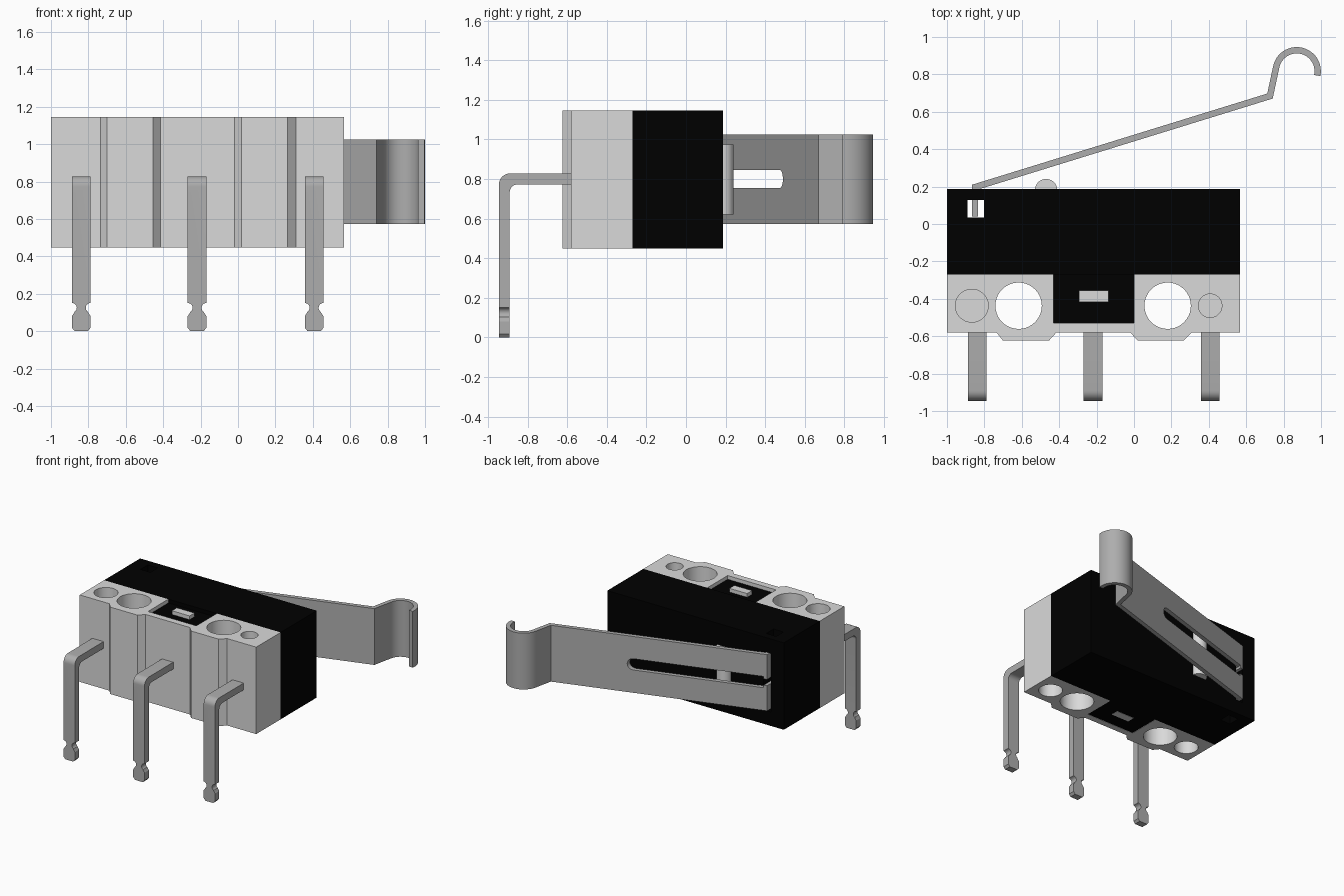
import bpy, bmesh, math
from mathutils import Vector

if "Cube" in bpy.data.objects:
    bpy.data.objects.remove(bpy.data.objects["Cube"])


def material(name, v):
    m = bpy.data.materials.new(name)
    m.use_nodes = True
    m.diffuse_color = (v, v, v, 1)
    m.node_tree.nodes["Principled BSDF"].inputs["Base Color"].default_value = (v, v, v, 1)
    return m


GREY = material("light grey plastic", 0.70)
BLACK = material("black plastic", 0.0)
METAL = material("grey metal", 0.42)


def prism(name, pts, axis, a, b, mat):
    """Extrude a closed 2D outline along an axis from a to b."""
    place = {"x": lambda p, h: (h, p[0], p[1]),
             "y": lambda p, h: (p[0], h, p[1]),
             "z": lambda p, h: (p[0], p[1], h)}[axis]
    bm = bmesh.new()
    lo = [bm.verts.new(place(p, a)) for p in pts]
    hi = [bm.verts.new(place(p, b)) for p in pts]
    bm.faces.new(lo)
    bm.faces.new(hi)
    n = len(pts)
    for i in range(n):
        j = (i + 1) % n
        bm.faces.new((lo[i], lo[j], hi[j], hi[i]))
    bmesh.ops.recalc_face_normals(bm, faces=bm.faces)
    me = bpy.data.meshes.new(name)
    bm.to_mesh(me)
    bm.free()
    me.materials.append(mat)
    ob = bpy.data.objects.new(name, me)
    bpy.context.collection.objects.link(ob)
    return ob


def combine(ob, tool, operation="DIFFERENCE"):
    """Apply a boolean and delete the tool."""
    mod = ob.modifiers.new("cut", "BOOLEAN")
    mod.operation, mod.solver, mod.object = operation, "EXACT", tool
    bpy.context.view_layer.update()
    dg = bpy.context.evaluated_depsgraph_get()
    me = bpy.data.meshes.new_from_object(ob.evaluated_get(dg))
    ob.modifiers.clear()
    ob.data = me
    bpy.data.objects.remove(tool)


def arc(cx, cy, r, a0, a1, n):
    return [(cx + r * math.cos(math.radians(a0 + (a1 - a0) * i / n)),
             cy + r * math.sin(math.radians(a0 + (a1 - a0) * i / n))) for i in range(n + 1)]


def circle(cx, cy, r, n=40):
    return arc(cx, cy, r, 0, 360, n)[:-1]


def rect(x0, y0, x1, y1):
    return [(x0, y0), (x1, y0), (x1, y1), (x0, y1)]


def ribbon(path, t):
    """Outline of a strip of thickness t along a centre path, with mitred corners."""
    p = [Vector(q) for q in path]
    left, right = [], []
    for i, q in enumerate(p):
        d0 = (q - p[i - 1]).normalized() if i else (p[1] - q).normalized()
        d1 = (p[i + 1] - q).normalized() if i < len(p) - 1 else d0
        n0, n1 = Vector((-d0.y, d0.x)), Vector((-d1.y, d1.x))
        m = (n0 + n1).normalized()
        m *= t / 2 / m.dot(n0)
        left.append(tuple(q + m))
        right.append(tuple(q - m))
    return left + right[::-1]


X0, X1, Z0, Z1 = -1.0, 0.568, 0.448, 1.146

# Light grey base: two mounting bumps in front, a notch behind for the cover tab
base = prism("base", [
    (X0, -0.27), (X0, -0.58), (-0.735, -0.58), (-0.70, -0.624), (-0.455, -0.624),
    (-0.415, -0.58), (-0.02, -0.58), (0.02, -0.624), (0.265, -0.624), (0.31, -0.58),
    (X1, -0.58), (X1, -0.27), (0, -0.27), (0, -0.528), (-0.43, -0.528), (-0.43, -0.27)],
    "z", Z0, Z1, GREY)
for x in (-0.617, 0.18):
    combine(base, prism("mount_cutter", circle(x, -0.437, 0.124), "z", 0.3, 1.3, GREY))
# Blind locating holes: unequal on top, a matching pair underneath
for x, r, a, b in ((-0.867, 0.088, Z1 - 0.12, Z1 + 0.1), (0.407, 0.063, Z1 - 0.12, Z1 + 0.1),
                   (-0.867, 0.088, Z0 - 0.1, Z0 + 0.12), (0.433, 0.088, Z0 - 0.1, Z0 + 0.12)):
    combine(base, prism("recess_cutter", circle(x, -0.437, r), "z", a, b, GREY))

# Black cover with the lever pocket and its rear entry, plus the sunken tab and latch
cover = prism("cover", rect(X0, -0.27, X1, 0.187), "z", Z0, Z1, BLACK)
combine(cover, prism("pocket_cutter", rect(-0.89, 0.035, -0.802, 0.127), "z", 0.3, 1.3, BLACK))
combine(cover, prism("entry_cutter", rect(-0.885, 0.1, -0.82, 0.3), "z", 0.56, 1.03, BLACK))
prism("cover_tab", rect(-0.43, -0.528, 0, -0.27), "z", Z0 + 0.002, Z1 - 0.03, BLACK)
prism("latch", rect(-0.295, -0.418, -0.137, -0.355), "z", Z0, Z1, GREY)

# Plunger
plunger = prism("plunger", [(-0.53, 0.15)] + arc(-0.47, 0.181, 0.06, 180, 0, 20) + [(-0.41, 0.15)],
                "z", 0.62, 0.975, GREY)

# Sprung lever with hooked end and long open slot, narrower at the pivot
path = [(-0.85, 0.04), (-0.85, 0.197), (0.727, 0.684)] + arc(0.87, 0.817, 0.112, 170, -12, 28)
lever = prism("lever", ribbon(path, 0.034), "z", 0.572, 1.024, METAL)
slot = ([(-1.0, 0.775), (-0.84, 0.775), (-0.84, 0.755)] + arc(0.11, 0.80, 0.045, -90, 90, 12)
        + [(-0.84, 0.845), (-0.84, 0.825), (-1.0, 0.825)])
combine(lever, prism("slot_cutter", slot, "y", -0.2, 0.8, METAL))

# Bent terminals: side profile intersected with the notched front outline
W = 0.05
side = ([(-0.55, 0.828)] + arc(-0.89, 0.773, 0.055, 90, 180, 8) + [(-0.945, 0), (-0.891, 0)]
        + arc(-0.851, 0.733, 0.04, 180, 90, 8) + [(-0.55, 0.773)])
half = [(0.035, 0), (W, 0.018), (W, 0.08), (0.038, 0.098)]
half += arc(W, 0.125, 0.026, 240, 120, 8) + [(W, 0.152), (W, 0.9)]
pins = []
for name, cx in (("right", -0.838), ("middle", -0.219), ("left", 0.407)):
    outline = [(cx + x, z) for x, z in half] + [(cx - x, z) for x, z in reversed(half)]
    pin = prism(name + "_terminal", side, "x", cx - W, cx + W, METAL)
    combine(pin, prism("outline_tool", outline, "y", -1.1, -0.4, METAL), "INTERSECT")
    pins.append(pin)

# Smooth the curved walls, keep edges crisp
bpy.ops.object.select_all(action="DESELECT")
for ob in [base, plunger, lever] + pins:
    ob.select_set(True)
bpy.context.view_layer.objects.active = base
bpy.ops.object.shade_smooth_by_angle(angle=math.radians(25))
